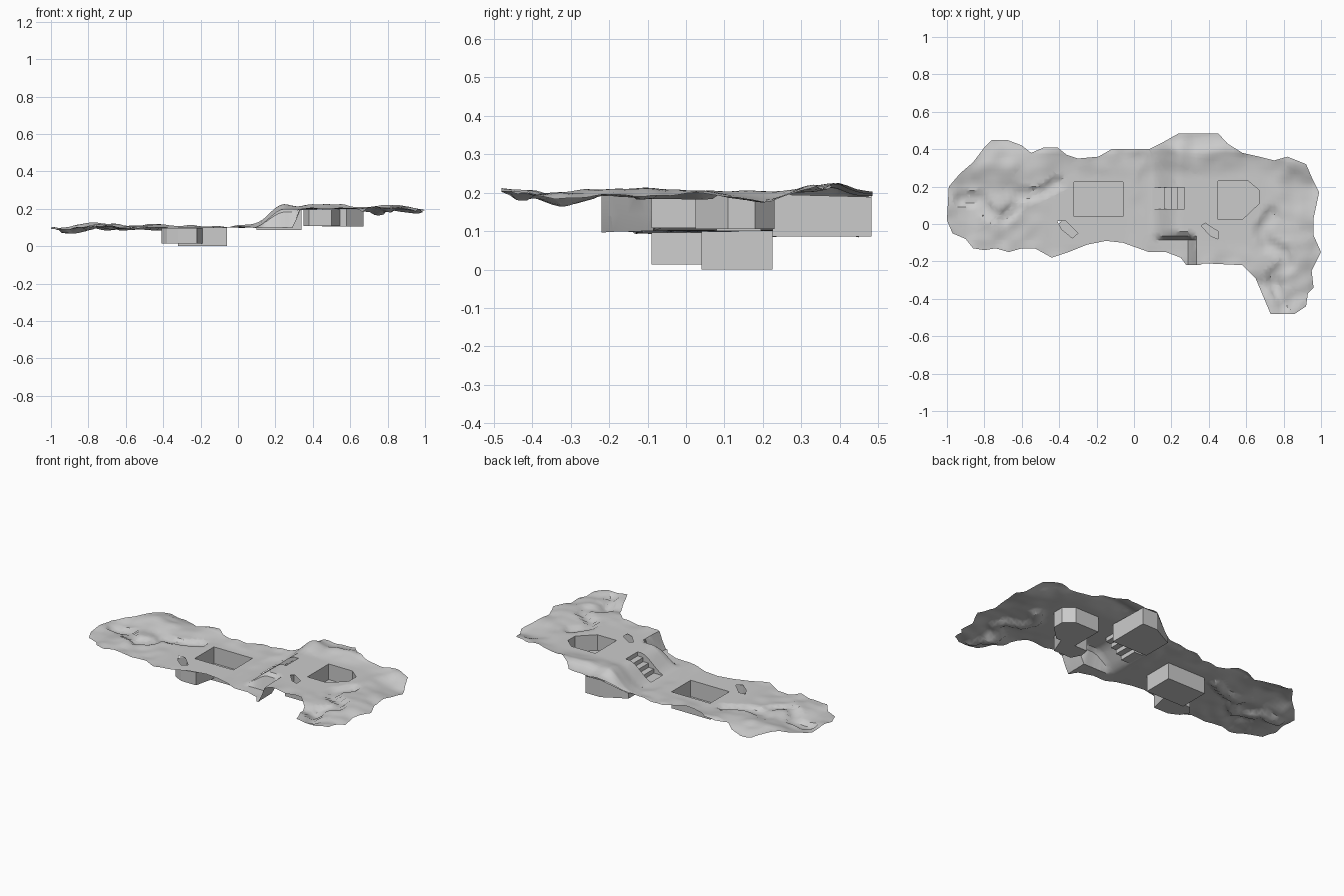
import bpy, bmesh, math
from mathutils import Vector, noise

if "Cube" in bpy.data.objects:
    bpy.data.objects.remove(bpy.data.objects["Cube"])

OUTLINE = [(-1, .02), (-.97, -.05), (-.9, -.08), (-.86, -.13), (-.8, -.14), (-.74, -.13), (-.67, -.15),
           (-.6, -.13), (-.53, -.13), (-.44, -.18), (-.35, -.15), (-.25, -.11), (-.15, -.09), (-.06, -.1),
           (.08, -.15), (.17, -.15), (.25, -.18), (.28, -.22), (.35, -.22), (.37, -.21), (.58, -.22),
           (.65, -.29), (.73, -.48), (.86, -.48), (.92, -.44), (.93, -.37), (.96, -.34), (.95, -.25),
           (1, -.15), (.96, -.06), (.96, .03), (.99, .17), (.95, .25), (.92, .32), (.82, .36), (.75, .34),
           (.67, .36), (.58, .38), (.5, .43), (.45, .485), (.24, .485), (.16, .44), (.08, .4), (-.12, .4),
           (-.19, .36), (-.3, .35), (-.36, .37), (-.41, .41), (-.48, .41), (-.55, .38), (-.6, .42),
           (-.68, .45), (-.76, .45), (-.8, .41), (-.86, .33), (-.93, .27), (-.99, .2)]
PIT_L = [(-.32, .04), (-.06, .04), (-.06, .225), (-.32, .225)]
PIT_R = [(.45, .025), (.58, .025), (.67, .11), (.67, .18), (.61, .23), (.45, .23)]
SLIT_L = [(-.41, .015), (-.385, -.03), (-.33, -.075), (-.3, -.05), (-.37, .02)]
SLIT_R = [(.36, -.01), (.41, -.065), (.45, -.08), (.45, -.04), (.38, .005)]
STAIR = [(.1, .08), (.27, .08), (.27, .195), (.1, .195)]
STREAMS = [[(-.93, .13), (-.82, .14), (-.78, .06), (-.7, .03), (-.64, .08), (-.61, .15), (-.5, .17), (-.41, .22)],
           [(.74, .06), (.68, -.03), (.7, -.1), (.8, -.15), (.82, -.22), (.75, -.27), (.76, -.35), (.8, -.43)]]


def clamp(t):
    return max(0.0, min(1.0, t))


def step(a, b, v):
    t = clamp((v - a) / (b - a))
    return t * t * (3 - 2 * t)


def seg_dist(p, a, b):
    p, a, b = Vector(p), Vector(a), Vector(b)
    t = clamp((p - a).dot(b - a) / (b - a).length_squared)
    return (p - a - (b - a) * t).length


def box_dist(x, y, x0, x1, y0, y1):
    return math.hypot(max(x0 - x, 0, x - x1), max(y0 - y, 0, y - y1))


def height(x, y):
    # plateau slope behind, recessed cliff in front
    back = step(.08, .25, x)
    front = step(.29, .335, x)
    k = step(-.085, -.055, y)
    z = .1 + .1 * (back * k + front * (1 - k))
    # rolling ground, kept level around the openings
    d = min(box_dist(x, y, -.42, -.05, -.09, .23), box_dist(x, y, .08, .68, -.09, .24))
    m = clamp((d - .02) / .14)
    n = noise.noise(Vector((x * 6, y * 6, 2.3))) * .024 + noise.noise(Vector((x * 14, y * 14, 7))) * .01
    z += m * (n + .016 * step(.2, .32, y) * (1 - step(.38, .46, y)) - .012 * step(.75, 1, abs(x)))
    # shallow winding stream beds
    s = min(seg_dist((x, y), a, b) for l in STREAMS for a, b in zip(l, l[1:]))
    return z - .016 * (1 - step(.022, .036, s))


def inside(p, poly):
    return all((b[0] - a[0]) * (p[1] - a[1]) - (b[1] - a[1]) * (p[0] - a[0]) > 0
               for a, b in zip(poly, poly[1:] + poly[:1]))


def finish(name, bm, angle=35):
    me = bpy.data.meshes.new(name)
    bm.to_mesh(me)
    bm.free()
    ob = bpy.data.objects.new(name, me)
    bpy.context.collection.objects.link(ob)
    bpy.ops.object.select_all(action='DESELECT')
    ob.select_set(True)
    bpy.context.view_layer.objects.active = ob
    bpy.ops.object.shade_smooth_by_angle(angle=math.radians(angle))
    return ob


def cut(bm, faces, co, no):
    geom = set(faces)
    for f in faces:
        geom.update(f.verts)
        geom.update(f.edges)
    bmesh.ops.bisect_plane(bm, geom=list(geom), dist=1e-5, plane_co=co, plane_no=no)


def well(name, poly, bottom, top):
    # open-topped chamber; top is a height or a function of x, y
    bm = bmesh.new()
    lo = [bm.verts.new((x, y, bottom)) for x, y in poly]
    hi = [bm.verts.new((x, y, top(x, y) if callable(top) else top)) for x, y in poly]
    bm.faces.new(lo)
    for i in range(len(poly)):
        j = (i + 1) % len(poly)
        bm.faces.new((lo[j], lo[i], hi[i], hi[j]))
    return finish(name, bm, 20)


# ground sheet: outline diced into a grid, openings cut out, then lifted
bm = bmesh.new()
bm.faces.new([bm.verts.new((x, y, 0)) for x, y in OUTLINE])
bm.normal_update()
bmesh.ops.triangulate(bm, faces=bm.faces[:], ngon_method='EAR_CLIP')
D = .022
for i in range(-46, 47):
    cut(bm, bm.faces[:], (i * D + .003, 0, 0), (1, 0, 0))
for i in range(-23, 24):
    cut(bm, bm.faces[:], (0, i * D + .003, 0), (0, 1, 0))
for poly in (PIT_L, PIT_R, SLIT_L, SLIT_R, STAIR):
    xs, ys = [p[0] for p in poly], [p[1] for p in poly]
    for a, b in zip(poly, poly[1:] + poly[:1]):
        near = [f for f in bm.faces if box_dist(*f.calc_center_median()[:2], min(xs), max(xs), min(ys), max(ys)) < .03]
        cut(bm, near, (*a, 0), (b[1] - a[1], a[0] - b[0], 0))
    bmesh.ops.delete(bm, geom=[f for f in bm.faces if inside(f.calc_center_median(), poly)], context='FACES')
for v in bm.verts:
    v.co.z = height(v.co.x, v.co.y)
bmesh.ops.recalc_face_normals(bm, faces=bm.faces[:])
if sum(f.normal.z for f in bm.faces) < 0:
    bmesh.ops.reverse_faces(bm, faces=bm.faces[:])
finish("ground", bm)

# sunken rooms and the passages beside them
well("lower_room", PIT_L, 0, .1)
well("upper_room", PIT_R, .105, .2)
well("lower_passage", [(-.41, -.01), (-.38, -.06), (-.32, -.09), (-.22, -.09), (-.19, .04), (-.37, .04)], .013, .097)
well("upper_passage", [(.35, -.03), (.38, -.09), (.5, -.09), (.545, .025), (.36, .025)], .108, .197)

# block under the back edge of the plateau
well("back_cliff_base", [(.1, .225), (.34, .225), (.34, .483), (.24, .483), (.16, .44), (.1, .41)], .086,
     lambda x, y: max(.087, height(x, y) - .004))

# stairway between the levels, with side walls up to the slope
bm = bmesh.new()
prof = [(.1, .1), (.16, .1)]
for i in range(4):
    x, z = .16 + i * .11 / 3, .1 + (i + 1) * .025
    prof += [(x, z)] + ([(x + .11 / 3, z)] if i < 3 else [])
Y0, Y1 = STAIR[0][1], STAIR[2][1]
for (xa, za), (xb, zb) in zip(prof, prof[1:]):
    bm.faces.new([bm.verts.new(c) for c in ((xa, Y0, za), (xb, Y0, zb), (xb, Y1, zb), (xa, Y1, za))])
    if xb - xa > .001:
        for y in (Y0, Y1):
            for k in range(3):
                p, q = xa + (xb - xa) * k / 3, xa + (xb - xa) * (k + 1) / 3
                c = [(p, y, za), (q, y, za), (q, y, height(q, y)), (p, y, height(p, y))]
                bm.faces.new([bm.verts.new(v) for v in (c if y == Y1 else c[::-1])])
bmesh.ops.remove_doubles(bm, verts=bm.verts[:], dist=1e-5)
finish("stairway", bm, 20)
